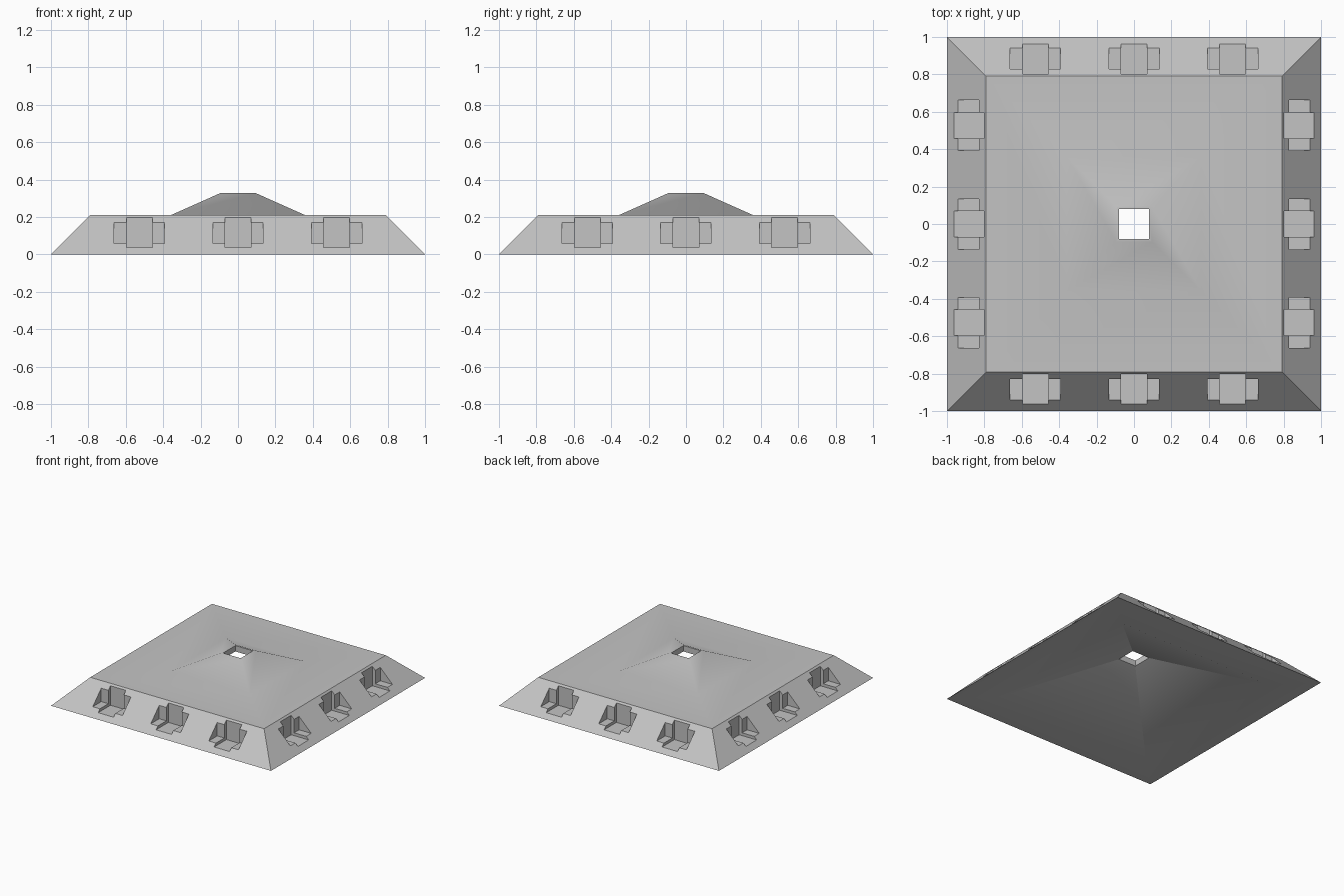
import bpy
import bmesh
import math
from mathutils import Matrix

if "Cube" in bpy.data.objects:
    bpy.data.objects.remove(bpy.data.objects["Cube"])

grey = bpy.data.materials.new("plain_grey")
grey.use_nodes = True
colour = (0.55, 0.55, 0.55, 1)
grey.diffuse_color = colour
grey.node_tree.nodes["Principled BSDF"].inputs["Base Color"].default_value = colour


def make_object(name, bm):
    bmesh.ops.recalc_face_normals(bm, faces=bm.faces[:])
    mesh = bpy.data.meshes.new(name)
    bm.to_mesh(mesh)
    bm.free()
    mesh.materials.append(grey)
    obj = bpy.data.objects.new(name, mesh)
    bpy.context.collection.objects.link(obj)
    return obj


# Sloped body: a closed square profile (half width, height) swept round the middle
profile = [(1, 0), (0.79, 0.21), (0.36, 0.21), (0.095, 0.328),
           (0.08, 0.328), (0.08, 0.28), (0.72, 0)]
bm = bmesh.new()
rings = [[bm.verts.new((sx * r, sy * r, z))
          for sx, sy in ((-1, -1), (1, -1), (1, 1), (-1, 1))] for r, z in profile]
for i, ring in enumerate(rings):
    following = rings[(i + 1) % len(rings)]
    for j in range(4):
        k = (j + 1) % 4
        bm.faces.new((ring[j], ring[k], following[k], following[j]))
body = make_object("roof_body", bm)


# Stepped notches: three on each sloped side, each a tall cut crossed by a wide one
def cut_notches(name, width, back, floor):
    outer, top = 1.1, 0.4
    bm = bmesh.new()
    for side in range(4):
        turn = Matrix.Rotation(side * math.pi / 2, 4, "Z")
        for x in (-0.527, 0, 0.527):
            place = Matrix.Translation((x, -(back + outer) / 2, (floor + top) / 2))
            size = Matrix.Diagonal((width, outer - back, top - floor, 1))
            bmesh.ops.create_cube(bm, size=1, matrix=turn @ place @ size)
    cutter = make_object(name, bm)
    cutter.hide_render = True
    mod = body.modifiers.new(name, "BOOLEAN")
    mod.operation = "DIFFERENCE"
    mod.solver = "EXACT"
    mod.object = cutter
    bpy.context.view_layer.objects.active = body
    bpy.ops.object.modifier_apply(modifier=name)
    bpy.data.objects.remove(cutter)


cut_notches("tall_notch_cutter", 0.14, 0.803, 0.037)
cut_notches("wide_notch_cutter", 0.27, 0.83, 0.06)

# Smooth the shallow slopes, keep real edges crisp
bpy.ops.object.select_all(action="DESELECT")
body.select_set(True)
bpy.context.view_layer.objects.active = body
bpy.ops.object.shade_smooth_by_angle(angle=math.radians(30))
